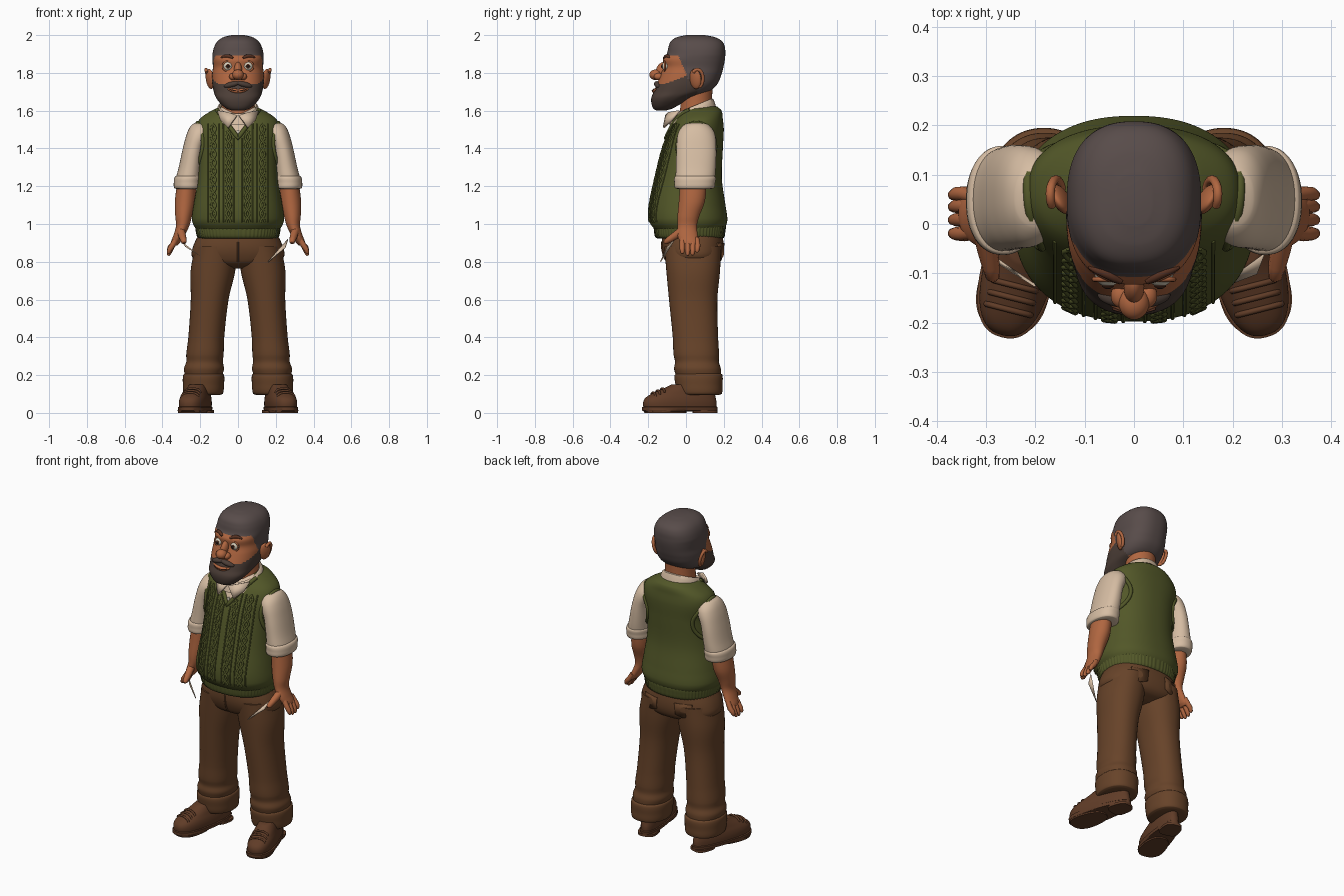
import bpy, bmesh, math
from mathutils import Vector, Matrix
from mathutils.bvhtree import BVHTree

cube = bpy.data.objects.get("Cube")
if cube:
    bpy.data.objects.remove(cube)


def material(name, *rgb):
    lin = [((v / 255 + 0.055) / 1.055) ** 2.4 for v in rgb] + [1]
    m = bpy.data.materials.new(name)
    m.use_nodes = True
    m.diffuse_color = lin
    bsdf = next(n for n in m.node_tree.nodes if n.type == 'BSDF_PRINCIPLED')
    bsdf.inputs["Base Color"].default_value = lin
    bsdf.inputs["Roughness"].default_value = 0.8
    return m


SKIN = material("skin", 176, 102, 64)
HAIR = material("hair", 88, 76, 74)
BEARD = material("beard", 76, 62, 55)
BROWN = material("brow_brown", 88, 50, 34)
SHIRT = material("shirt_cream", 214, 189, 163)
VEST = material("vest_green", 82, 87, 40)
TROUSER = material("trouser_brown", 103, 67, 41)
SHOE = material("shoe_brown", 96, 60, 39)
WHITE = material("eye_white", 215, 205, 185)
DARK = material("pupil_dark", 35, 25, 22)


def finish(name, me, mats, mirror=False, thick=0, rule=None):
    """Link a mesh with materials, smooth shading and optional modifiers."""
    ob = bpy.data.objects.new(name, me)
    bpy.context.collection.objects.link(ob)
    me.materials.clear()
    for m in mats:
        me.materials.append(m)
    for f in me.polygons:
        f.material_index = rule(f.center) if rule else 0
    me.shade_smooth()
    me.set_sharp_from_angle(angle=math.radians(45))
    if thick:
        mod = ob.modifiers.new("thickness", 'SOLIDIFY')
        mod.thickness, mod.offset = thick, 0
    if mirror:
        ob.modifiers.new("mirror", 'MIRROR')
    return ob


def loft(name, keys, mats, n=64, steps=5, p=2.0, ripple=(0, 0), warp=None, **kw):
    """Skin through rings (z, centre x, front y, back y, half width)."""
    def slope(i):
        a, b = keys[max(i - 1, 0)], keys[min(i + 1, len(keys) - 1)]
        return [(v - u) / ((b[0] - a[0]) or 1) for u, v in zip(a, b)]
    rings = []
    for i in range(len(keys) - 1):
        a, b, ma, mb = keys[i], keys[i + 1], slope(i), slope(i + 1)
        d = b[0] - a[0]
        for s in range(steps):
            t = s / steps
            h = t * t * (3 - 2 * t)
            rings.append([u + (v - u) * h + d * (e * t * (1 - t) ** 2 - f * t * t * (1 - t))
                          for u, v, e, f in zip(a, b, ma, mb)])
    rings.append(keys[-1])
    verts, faces = [], []
    for z, x, yf, yb, rx in rings:
        for j in range(n):
            a = math.tau * j / n
            c, s = math.cos(a), math.sin(a)
            r = 1 + ripple[0] * math.sin(ripple[1] * a)
            v = Vector((x + rx * r * math.copysign(abs(c) ** (2 / p), c),
                        (yf + yb) / 2 + (yb - yf) / 2 * r * math.copysign(abs(s) ** (2 / p), s), z))
            verts.append(warp(v) if warp else v)
    for i in range(len(rings) - 1):
        for j in range(n):
            k = (j + 1) % n
            faces.append((i * n + j, i * n + k, i * n + n + k, i * n + n + j))
    faces += [tuple(range(n))[::-1], tuple(range(len(verts) - n, len(verts)))]
    me = bpy.data.meshes.new(name)
    me.from_pydata(verts, [], faces)
    return finish(name, me, mats, **kw)


def ball(name, loc, size, mat, rot=(0, 0, 0), mirror=False):
    bm = bmesh.new()
    turn = Matrix.Rotation(rot[2], 4, 'Z') @ Matrix.Rotation(rot[1], 4, 'Y') @ Matrix.Rotation(rot[0], 4, 'X')
    bmesh.ops.create_uvsphere(bm, u_segments=28, v_segments=16, radius=1,
                              matrix=Matrix.Translation(loc) @ turn @ Matrix.Diagonal((*size, 1)))
    me = bpy.data.meshes.new(name)
    bm.to_mesh(me)
    bm.free()
    return finish(name, me, [mat], mirror)


def tube(name, paths, r, mat, mirror=False, cyclic=False, taper=None):
    cu = bpy.data.curves.new(name, 'CURVE')
    cu.dimensions, cu.bevel_depth, cu.bevel_resolution, cu.use_fill_caps = '3D', r, 3, True
    for path in paths:
        sp = cu.splines.new('POLY')
        sp.points.add(len(path) - 1)
        sp.use_cyclic_u = cyclic
        for i, q in enumerate(path):
            sp.points[i].co = (*q, 1)
            sp.points[i].radius = taper[i] if taper else 1
    tmp = bpy.data.objects.new("curve_helper", cu)
    bpy.context.collection.objects.link(tmp)
    dg = bpy.context.evaluated_depsgraph_get()
    me = bpy.data.meshes.new_from_object(tmp.evaluated_get(dg))
    bpy.data.objects.remove(tmp)
    return finish(name, me, [mat], mirror)


def plate(name, verts, mat, thick, mirror=False):
    me = bpy.data.meshes.new(name)
    me.from_pydata(verts, [], [tuple(range(len(verts)))])
    return finish(name, me, [mat], mirror, thick)


def caster(ob):
    tree = BVHTree.FromPolygons([v.co for v in ob.data.vertices], [tuple(f.vertices) for f in ob.data.polygons])

    def cast(origin, direction):
        hit = tree.ray_cast(Vector(origin), Vector(direction))[0]
        return hit if hit else Vector(origin) * 0.1
    return cast


# Head, with hair and beard zones
def head_zone(c):
    if c.y > 0.06:
        return 1 if c.z > 1.69 else 0
    if c.z > 1.89 - 0.12 * max(0, min(1, (c.y + 0.04) / 0.05)):
        return 1
    return 2 if c.z < 1.74 + 0.35 * max(0, c.y + 0.12) else 0


head = loft("head", [
    (1.60, 0, -.155, -.11, .03), (1.61, 0, -.172, -.075, .06), (1.64, 0, -.183, -.02, .095),
    (1.67, 0, -.183, .04, .117), (1.70, 0, -.17, .12, .128), (1.74, 0, -.155, .165, .136),
    (1.79, 0, -.135, .187, .137), (1.83, 0, -.12, .198, .133), (1.87, 0, -.122, .206, .136),
    (1.90, 0, -.102, .208, .135), (1.94, 0, -.092, .205, .125), (1.97, 0, -.078, .188, .106),
    (1.99, 0, -.045, .15, .075), (2.0, 0, .0, .1, .035)],
    [SKIN, HAIR, BEARD], n=128, steps=7, p=2.4, rule=head_zone)
on_face = caster(head)
loft("neck", [(1.5, 0, -.04, .16, .1), (1.62, 0, -.03, .14, .088), (1.74, 0, -.02, .14, .085)], [SKIN], n=40)

# Ears and nose
ball("ears", (.148, .05, 1.768), (.016, .034, .054), SKIN, (0, .15, -.55), True)
tube("ear_rims", [[(.158 + .012 * math.sin(a), .06 + .03 * math.cos(a), 1.77 + .048 * math.sin(a))
                   for a in [-1.2 + .3 * i for i in range(13)]]], .009, SKIN, True)
ball("nose_bridge", (0, -.128, 1.815), (.021, .03, .045), SKIN, (-.45, 0, 0))
ball("nose_tip", (0, -.16, 1.79), (.031, .034, .028), SKIN)
ball("nostrils", (.027, -.145, 1.78), (.02, .025, .019), SKIN, mirror=True)

# Eyes and brows
eye = on_face((.053, -1, 1.835), (0, 1, 0))
ball("eyeballs", eye + Vector((0, .012, 0)), (.027, .027, .027), WHITE, mirror=True)
ball("irises", eye + Vector((0, -.014, 0)), (.012, .004, .012), BROWN, mirror=True)
ball("pupils", eye + Vector((0, -.017, 0)), (.007, .003, .007), DARK, mirror=True)
tube("eyelids", [[eye + Vector((.028 * math.cos(a), .0, .026 * math.sin(a)))
                  for a in [math.tau * i / 24 for i in range(24)]]], .005, SKIN, True, True)
tube("eyebrows", [[on_face((.026 + .013 * i, -1, 1.878 + .012 * math.sin(i * .6)), (0, 1, 0)) for i in range(6)]],
     .009, BROWN, True, taper=[.7, 1, 1.1, 1, .8, .4])

# Moustache and mouth
ball("moustache", (.034, -.15, 1.738), (.042, .018, .015), BEARD, (0, .25, .2), True)
smile = [on_face((.011 * i, -1, 1.704 + .0005 * i * i), (0, 1, 0)) for i in range(-5, 6)]
tube("lips", [smile], .012, SKIN, taper=[.3, .6, .8, 1, 1, 1, 1, 1, .8, .6, .3])
tube("mouth_line", [[q + Vector((0, -.011, .001)) for q in smile[1:-1]]], .0025, BROWN)


# Knitted vest body, with the shirt showing in the neck opening
def vee(x):
    return 1.455 + 1.35 * abs(x)


vest = loft("vest", [
    (.97, 0, -.165, .2, .22), (1.0, 0, -.188, .215, .238), (1.03, 0, -.197, .219, .244), (1.10, 0, -.194, .209, .235),
    (1.24, 0, -.165, .19, .213), (1.40, 0, -.125, .195, .207), (1.50, 0, -.085, .2, .219),
    (1.555, 0, -.055, .195, .203), (1.60, 0, -.02, .188, .14), (1.622, 0, .0, .165, .09)],
    [VEST, SHIRT], n=160, steps=8, p=2.3, rule=lambda c: int(c.y < .03 and c.z > vee(c.x)))
on_vest = caster(vest)
loft("vest_hem", [(.922, 0, -.145, .185, .195), (.928, 0, -.16, .2, .212), (.96, 0, -.168, .207, .222),
                  (.99, 0, -.17, .21, .225), (1.005, 0, -.17, .205, .22)],
     [VEST], n=320, steps=3, p=2.3, ripple=(.008, 64))
tube("vest_neck_trim", [[on_vest((.11 * i / 12, -1, vee(.11 * i / 12)), (0, 1, 0)) for i in range(-12, 13)]],
     .012, VEST)
tube("vest_armhole_trim", [[on_vest((1, .055 + .1 * math.cos(a), 1.41 + .125 * math.sin(a)), (-1, 0, 0))
                            for a in [math.tau * i / 40 for i in range(40)]]], .011, VEST, True, True)


def knit_path(x, swing, phase):
    top = min(vee(x) - .03, 1.53)
    heights = [1.01 + (top - 1.01) * i / 50 for i in range(51)]
    return [on_vest((x + swing * math.sin(z * 70 + phase), -1, z), (0, 1, 0)) for z in heights]


tube("vest_cables", [knit_path(x, .012, ph) for x in (.05, .13) for ph in (0, math.pi)], .006, VEST, True)
tube("vest_ribs", [knit_path(x, 0, 0) for x in (.022, .078, .102, .16)], .004, VEST, True)


# Shirt collar, buttons and sleeves
def tilt(v):
    return Vector((v.x, v.y, v.z + .4 * (v.y - .04)))


loft("collar", [(1.575, 0, -.088, .158, .122), (1.6, 0, -.08, .152, .115), (1.62, 0, -.068, .145, .105),
                (1.625, 0, -.06, .138, .098), (1.61, 0, -.05, .13, .09)], [SHIRT], steps=1, p=2.2, warp=tilt)
plate("collar_points", [(.006, -.105, 1.575), (.05, -.09, 1.59), (.108, -.035, 1.6), (.092, -.075, 1.55),
                        (.052, -.118, 1.51)], SHIRT, .012, True)
tube("shirt_buttons", [[q + Vector((0, -.006, 0)), q] for q in
                       [on_vest((0, -1, z), (0, 1, 0)) for z in (1.49, 1.53)]], .009, WHITE)
loft("sleeves", [
    (1.54, .185, .03, .085, .03), (1.525, .195, -.01, .12, .05), (1.48, .208, -.042, .152, .062),
    (1.40, .235, -.05, .16, .057), (1.30, .253, -.053, .158, .061), (1.235, .264, -.055, .152, .066),
    (1.2, .267, -.05, .145, .064)], [SHIRT], mirror=True, p=2.2)
loft("sleeve_cuffs", [
    (1.185, .267, -.04, .13, .055), (1.19, .267, -.058, .148, .07), (1.22, .267, -.062, .155, .073),
    (1.25, .264, -.06, .157, .07), (1.258, .262, -.045, .14, .055)], [SHIRT], mirror=True, p=2.2)

# Forearms, hands and fingers
loft("forearms", [
    (1.23, .27, -.03, .11, .05), (1.12, .28, -.038, .1, .054), (1.04, .288, -.045, .07, .044),
    (.99, .293, -.045, .058, .035), (.94, .312, -.045, .062, .03), (.9, .332, -.028, .066, .024),
    (.885, .338, -.015, .06, .014)], [SKIN], mirror=True)
tube("fingers", [[(.325, y, .925), (.345, y * 1.1, .89), (.36, y * 1.1, .86 - d), (.367, y * 1.05, .842 - d),
                  (.369, y * 1.05, .834 - d)]
                 for y, d in ((-.018, -.008), (.008, .002), (.033, 0), (.056, -.015))],
     .0145, SKIN, True, taper=[1, 1.05, .95, .75, .3])
tube("thumbs", [[(.303, -.02, .965), (.296, -.055, .94), (.29, -.085, .92), (.286, -.108, .905), (.285, -.115, .9)]],
     .019, SKIN, True, taper=[1.2, 1.1, .95, .75, .3])

# Trousers
hips = loft("trouser_hips", [
    (.765, 0, -.03, .11, .06), (.785, 0, -.085, .165, .18), (.82, 0, -.112, .192, .24),
    (.88, 0, -.128, .2, .238), (.96, 0, -.125, .19, .2)], [TROUSER], n=80, p=2.3)
on_hips = caster(hips)
loft("trouser_legs", [
    (.12, .183, -.04, .18, .092), (.2, .182, -.055, .184, .1), (.235, .18, -.063, .184, .106),
    (.27, .177, -.058, .174, .097), (.31, .175, -.066, .175, .099), (.4, .168, -.07, .17, .095),
    (.6, .15, -.09, .166, .1), (.75, .133, -.104, .18, .118), (.88, .115, -.115, .185, .112)],
    [TROUSER], mirror=True, p=2.2)
loft("trouser_cuffs", [
    (.095, .184, -.03, .175, .09), (.102, .184, -.046, .19, .104), (.15, .183, -.056, .193, .109),
    (.2, .182, -.06, .193, .108), (.212, .182, -.045, .18, .095)], [TROUSER], mirror=True, p=2.2)
tube("fly_seam", [[on_hips((0, -1, .8 + .015 * i), (0, 1, 0)) for i in range(8)]], .005, TROUSER)
plate("back_pockets", [on_hips((x, 1, z), (0, -1, 0)) + Vector((0, .004, 0)) for x, z in
                       ((.06, .9), (.16, .9), (.155, .83), (.11, .815), (.065, .83))], TROUSER, .008, True)
plate("left_pocket_lining", [(.265, -.06, .92), (.25, -.1, .875), (.16, -.135, .8)], SHIRT, .006)
plate("right_pocket_lining", [(-.295, -.06, .905), (-.28, -.075, .88), (-.2, -.125, .83)], SHIRT, .006)


# Shoes, widened at the toe and turned outward
def splay(v):
    wide = Vector((v.x * (1 - 1.1 * v.y), v.y, v.z))
    return Matrix.Rotation(.25, 3, 'Z') @ wide + Vector((.217, -.028, 0))


loft("shoe_uppers", [
    (.02, 0, -.2, .195, .066), (.055, 0, -.203, .195, .068), (.08, 0, -.19, .19, .065), (.105, 0, -.15, .185, .058),
    (.13, 0, -.09, .18, .052), (.15, 0, -.05, .17, .046)], [SHOE], mirror=True, p=2.4, warp=splay)
loft("shoe_soles", [(.008, 0, -.2, .04, .066), (.012, 0, -.208, .198, .07), (.03, 0, -.208, .2, .072),
                    (.034, 0, -.2, .195, .066)], [SHOE], steps=1, mirror=True, p=2.4, warp=splay)
loft("shoe_heels", [(0, 0, .07, .198, .066), (.014, 0, .07, .198, .066)], [SHOE], steps=1, mirror=True, p=3, warp=splay)
loft("shoe_treads", [(0, 0, -.195, .03, .064), (.014, 0, -.2, .03, .066)], [SHOE], steps=1, mirror=True, p=2.4, warp=splay)
tube("shoe_laces", [[splay(Vector((.04 * math.cos(a), y, z + .022 * math.sin(a)))) for a in
                     [math.pi * i / 10 for i in range(11)]] for y, z in ((-.1, .108), (-.125, .097), (-.15, .086))],
     .006, SHOE, True)
